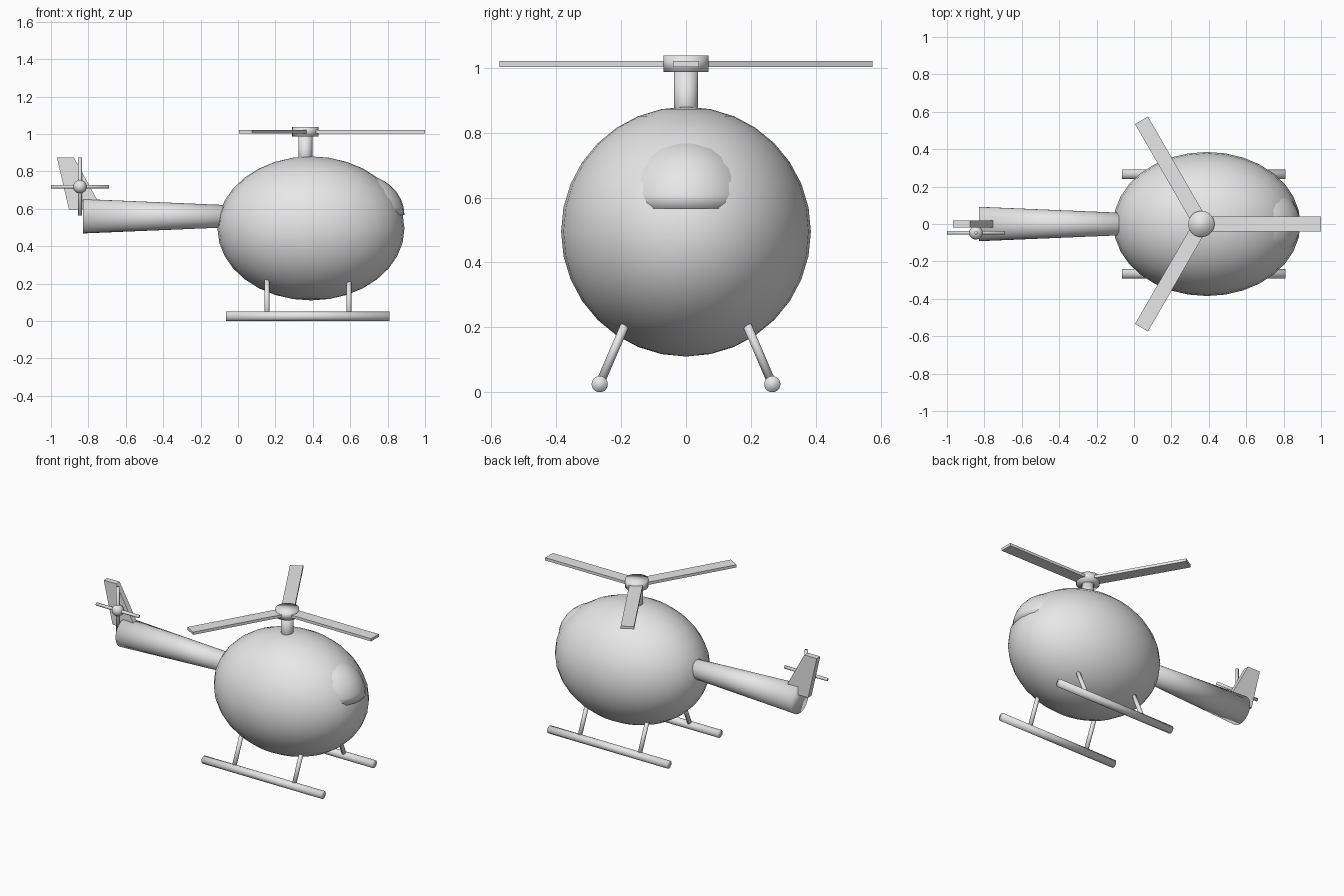
import bpy, bmesh, math
from mathutils import Vector, Matrix

if "Cube" in bpy.data.objects:
    bpy.data.objects.remove(bpy.data.objects["Cube"])

grey = bpy.data.materials.new("light grey")
grey.diffuse_color = (0.8, 0.8, 0.8, 1)
grey.use_nodes = True
grey.node_tree.nodes["Principled BSDF"].inputs["Base Color"].default_value = grey.diffuse_color


def finish(name, bm, smooth=True):
    bmesh.ops.recalc_face_normals(bm, faces=bm.faces)
    for f in bm.faces:
        f.smooth = smooth
    me = bpy.data.meshes.new(name)
    bm.to_mesh(me)
    bm.free()
    me.materials.append(grey)
    ob = bpy.data.objects.new(name, me)
    bpy.context.collection.objects.link(ob)
    return ob


def rod(name, a, b, r1, r2=None, sides=24):
    """Cylinder or cone from a to b."""
    a, b = Vector(a), Vector(b)
    d = b - a
    m = Matrix.Translation((a + b) / 2) @ d.to_track_quat('Z', 'Y').to_matrix().to_4x4()
    bm = bmesh.new()
    bmesh.ops.create_cone(bm, cap_ends=True, segments=sides, radius1=r1,
                          radius2=r1 if r2 is None else r2, depth=d.length, matrix=m)
    return finish(name, bm)


def ellipsoid(name, centre, radii, half=False):
    bm = bmesh.new()
    m = Matrix.Translation(centre) @ Matrix.Diagonal((*radii, 1))
    bmesh.ops.create_uvsphere(bm, u_segments=32, v_segments=16, radius=1, matrix=m)
    if half:  # keep the upper half and close its base
        geom = bm.verts[:] + bm.edges[:] + bm.faces[:]
        bmesh.ops.bisect_plane(bm, geom=geom, plane_co=centre, plane_no=(0, 0, -1),
                               clear_outer=True, dist=1e-5)
        bmesh.ops.holes_fill(bm, edges=[e for e in bm.edges if e.is_boundary])
    return finish(name, bm)


# Cabin and windscreen bulge
ellipsoid("cabin", (0.39, 0, 0.495), (0.5, 0.385, 0.385))
ellipsoid("windscreen", (0.64, 0, 0.567), (0.25, 0.22, 0.22), half=True)

# Tail boom, widening to the rear
rod("tail_boom", (-0.83, 0, 0.56), (0.1, 0, 0.56), 0.092, 0.053, 32)

# Mast and rotor hub
rod("mast", (0.36, 0, 0.8), (0.36, 0, 1.0), 0.037)
rod("rotor_hub", (0.36, 0, 0.987), (0.36, 0, 1.038), 0.07, sides=32)

# Three main rotor blades
for i in range(3):
    bm = bmesh.new()
    m = (Matrix.Translation((0.36, 0, 1.012)) @ Matrix.Rotation(i * math.tau / 3, 4, 'Z')
         @ Matrix.Translation((0.32, 0, 0)) @ Matrix.Diagonal((0.64, 0.08, 0.018, 1)))
    bmesh.ops.create_cube(bm, size=1, matrix=m)
    finish(f"rotor_blade_{i + 1}", bm, smooth=False)

# Landing skids with slanted struts
for side, s in (("left", 1), ("right", -1)):
    rod(f"{side}_skid", (-0.063, s * 0.266, 0.025), (0.81, s * 0.266, 0.025), 0.025)
    for end, x in (("rear", 0.155), ("front", 0.593)):
        rod(f"{side}_{end}_strut", (x, s * 0.264, 0.03), (x, s * 0.176, 0.235), 0.0135, sides=16)

# Swept tail fin
bm = bmesh.new()
outline = [(-0.968, 0.873), (-0.904, 0.597), (-0.725, 0.597), (-0.877, 0.873)]
face = bm.faces.new([bm.verts.new((x, -0.018, z)) for x, z in outline])
ext = bmesh.ops.extrude_face_region(bm, geom=[face])
bmesh.ops.translate(bm, vec=(0, 0.036, 0),
                    verts=[g for g in ext["geom"] if isinstance(g, bmesh.types.BMVert)])
finish("tail_fin", bm, smooth=False)

# Tail rotor: hub and crossed bars
hub = Vector((-0.845, -0.047, 0.718))
ellipsoid("tail_rotor_hub", hub, (0.036, 0.036, 0.036))
for name, d in (("level", Vector((0.155, 0, 0))), ("upright", Vector((0, 0, 0.155)))):
    rod(f"tail_rotor_{name}_bar", hub - d, hub + d, 0.01, sides=16)
